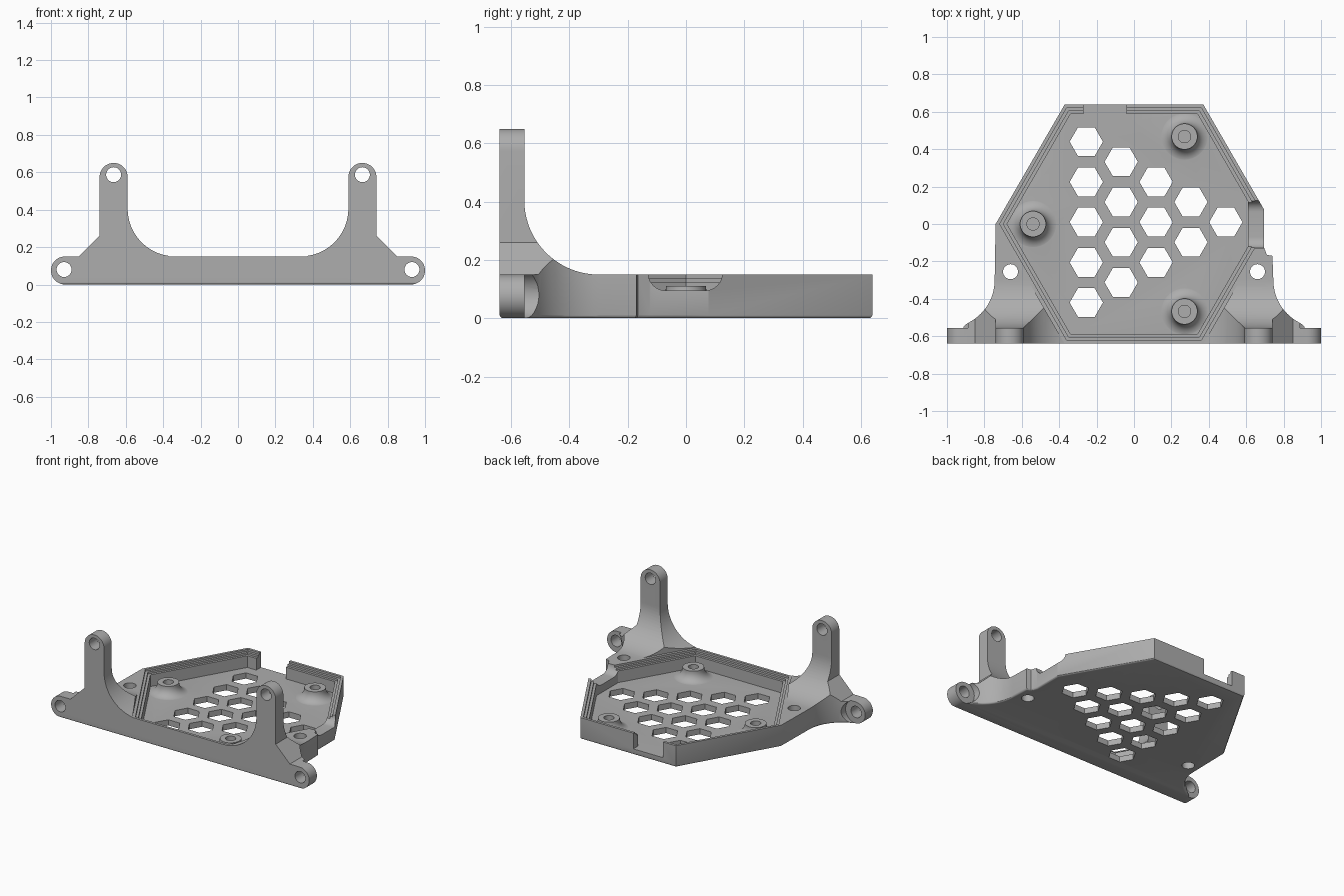
import bpy, bmesh
from math import sin, cos, pi, radians, sqrt
from mathutils import Vector

cube = bpy.data.objects.get("Cube")
if cube:
    bpy.data.objects.remove(cube, do_unlink=True)

grey = bpy.data.materials.new("plain grey")
grey.use_nodes = True
colour = (0.42, 0.42, 0.42, 1)
grey.diffuse_color = colour
grey.node_tree.nodes["Principled BSDF"].inputs["Base Color"].default_value = colour

TOP, FLOOR, FRONT, DEPTH = 0.15, 0.04, -0.64, 0.64
PLATE = -0.555          # back face of the upright plate
FILLET = 0.255          # large blend radius


def arc(cx, cy, r, a, b, n=20):
    steps = [radians(a + (b - a) * i / n) for i in range(n + 1)]
    return [(cx + r * cos(t), cy + r * sin(t)) for t in steps]


def circle(cx, cy, r, n=32):
    return arc(cx, cy, r, 0, 360, n)[:-1]


def mirrored(points):
    return points + [(-x, y) for x, y in reversed(points)]


def hexagon(apothem, clip=None):
    """Hexagon pointing along x; its +x corner may be cut flat."""
    r = apothem * 2 / sqrt(3)
    pts = arc(0, 0, r, 60, 300, 4)
    if clip is None or clip >= r:
        return pts + [(r, 0)]
    y = (r - clip) * sqrt(3)
    return pts + [(clip, -y), (clip, y)]


def prism(name, points, axis, lo, hi, bevel=0):
    """Extrude a flat profile along an axis, optionally rounding its low end."""
    place = {"z": lambda u, v, w: (u, v, w),
             "y": lambda u, v, w: (u, w, v),
             "x": lambda u, v, w: (w, u, v)}[axis]
    bm = bmesh.new()
    base = bm.faces.new([bm.verts.new(place(u, v, lo)) for u, v in points])
    rim = list(base.edges)
    new = bmesh.ops.extrude_face_region(bm, geom=[base], use_keep_orig=True)["geom"]
    shift = Vector(place(0, 0, hi - lo))
    bmesh.ops.translate(bm, vec=shift, verts=[g for g in new if isinstance(g, bmesh.types.BMVert)])
    if bevel:
        bmesh.ops.bevel(bm, geom=rim, offset=bevel, segments=3, profile=0.5, affect="EDGES")
    bmesh.ops.recalc_face_normals(bm, faces=bm.faces)
    return add_object(name, bm)


def add_object(name, bm):
    mesh = bpy.data.meshes.new(name)
    bm.to_mesh(mesh)
    bm.free()
    mesh.materials.append(grey)
    obj = bpy.data.objects.new(name, mesh)
    bpy.context.scene.collection.objects.link(obj)
    return obj


def combine(target, tool, operation):
    """Apply a boolean and drop the tool."""
    mod = target.modifiers.new("cut", "BOOLEAN")
    mod.operation, mod.solver, mod.object = operation, "EXACT", tool
    bpy.context.view_layer.update()
    graph = bpy.context.evaluated_depsgraph_get()
    mesh = bpy.data.meshes.new_from_object(target.evaluated_get(graph))
    target.modifiers.clear()
    target.data = mesh
    bpy.data.objects.remove(tool, do_unlink=True)


def cut(*args):
    combine(frame, prism("cutter", *args), "DIFFERENCE")


# Plan outline: hexagonal tray with a curved wing on each side
wing = arc(1.0, -0.3, FILLET, 270, 180)
right_wing = [(1.05, FRONT), (1.05, PLATE)] + wing + [
    (0.74, -0.17), (0.71, -0.165), (0.695, -0.125), (0.695, 0.078)]
left_wing = [(-x, y) for x, y in reversed(right_wing[:-4])]
plan = right_wing + [(0.37, DEPTH), (-0.37, DEPTH), (-0.74, 0)] + left_wing
frame = prism("frame", plan, "z", 0, 1, 0.012)

# Front outline: rounded ears and two upright posts
half = ([(0.93, -0.1)] + arc(0.925, 0.075, 0.075, -90, 90)
        + [(0.85, TOP + 0.0005), (0.74, 0.26)]
        + arc(0.665, 0.575, 0.075, 0, 180)
        + arc(0.335, 0.4055, FILLET, 0, -90))
combine(frame, prism("front_outline", mirrored(half), "y", -1, 1), "INTERSECT")

# Side outline: upright plate blending into the tray
side = ([(-0.8, -0.1), (0.8, -0.1), (0.8, TOP)]
        + arc(-0.3, 0.405, FILLET, 270, 180) + [(PLATE, 1.1), (-0.8, 1.1)])
combine(frame, prism("side_outline", side, "x", -1.2, 1.2), "INTERSECT")

# Tray opening with a stepped rim
cut(hexagon(0.641), "z", TOP + 0.001, 1.2)
for apothem, clip, z in ((0.622, 0.65, 0.136), (0.605, 0.63, 0.122), (0.588, 0.61, FLOOR)):
    cut(hexagon(apothem, clip), "z", z, 1.2)

# Notches in the back wall and the left wall
cut([(-0.27, 0.55), (-0.04, 0.55), (-0.04, 0.8), (-0.27, 0.8)], "z", FLOOR, 1)
scoop = (arc(-0.07, 0.155, 0.06, 180, 270, 8) + arc(0.065, 0.155, 0.06, 270, 360, 8)
         + [(0.125, 0.3), (-0.13, 0.3)])
cut(scoop, "x", 0.5, 0.9)

# Screw holes in ears, posts and wings
for s in (1, -1):
    cut(circle(s * 0.93, 0.08, 0.04), "y", -1, 0)
    cut(circle(s * 0.93, 0.08, 0.082), "y", PLATE, -0.4)
    cut(circle(s * 0.665, 0.587, 0.04), "y", -1, 0)
    cut(circle(s * 0.66, -0.255, 0.04), "z", -1, 1)

# Honeycomb vents arranged in a triangle
for col in range(5):
    for row in range(5 - col):
        x = -0.255 + 0.1865 * col
        y = 0.44 - 0.1075 * col - 0.215 * row
        cut(circle(x, y, 0.089, 6), "z", -0.1, 0.1)

# Flared screw bosses with blind holes, turned from one profile
turned = ([(0.03, FLOOR - 0.02), (0.135, FLOOR - 0.005)]
          + arc(0.135, 0.105, 0.066, 270, 180, 8) + [(0.069, 0.11), (0.033, 0.11), (0.033, 0.045), (0, 0.045)])
for i, angle in enumerate((60, 180, 300)):
    bm = bmesh.new()
    verts = [bm.verts.new((r, 0, z)) for r, z in [(0, FLOOR - 0.02)] + turned]
    edges = [bm.edges.new(pair) for pair in zip(verts, verts[1:])]
    bmesh.ops.spin(bm, geom=verts + edges, cent=(0, 0, 0), axis=(0, 0, 1),
                   angle=2 * pi, steps=36)
    bmesh.ops.remove_doubles(bm, verts=bm.verts, dist=0.0005)
    bmesh.ops.recalc_face_normals(bm, faces=bm.faces)
    a = radians(angle)
    bmesh.ops.translate(bm, verts=bm.verts, vec=(0.54 * cos(a), 0.54 * sin(a), 0))
    combine(frame, add_object("boss", bm), "UNION")

# Smooth the curved surfaces and keep the sharp edges
frame.name = "mounting_frame"
bpy.context.view_layer.objects.active = frame
frame.select_set(True)
bpy.ops.object.shade_smooth_by_angle(angle=radians(30))
